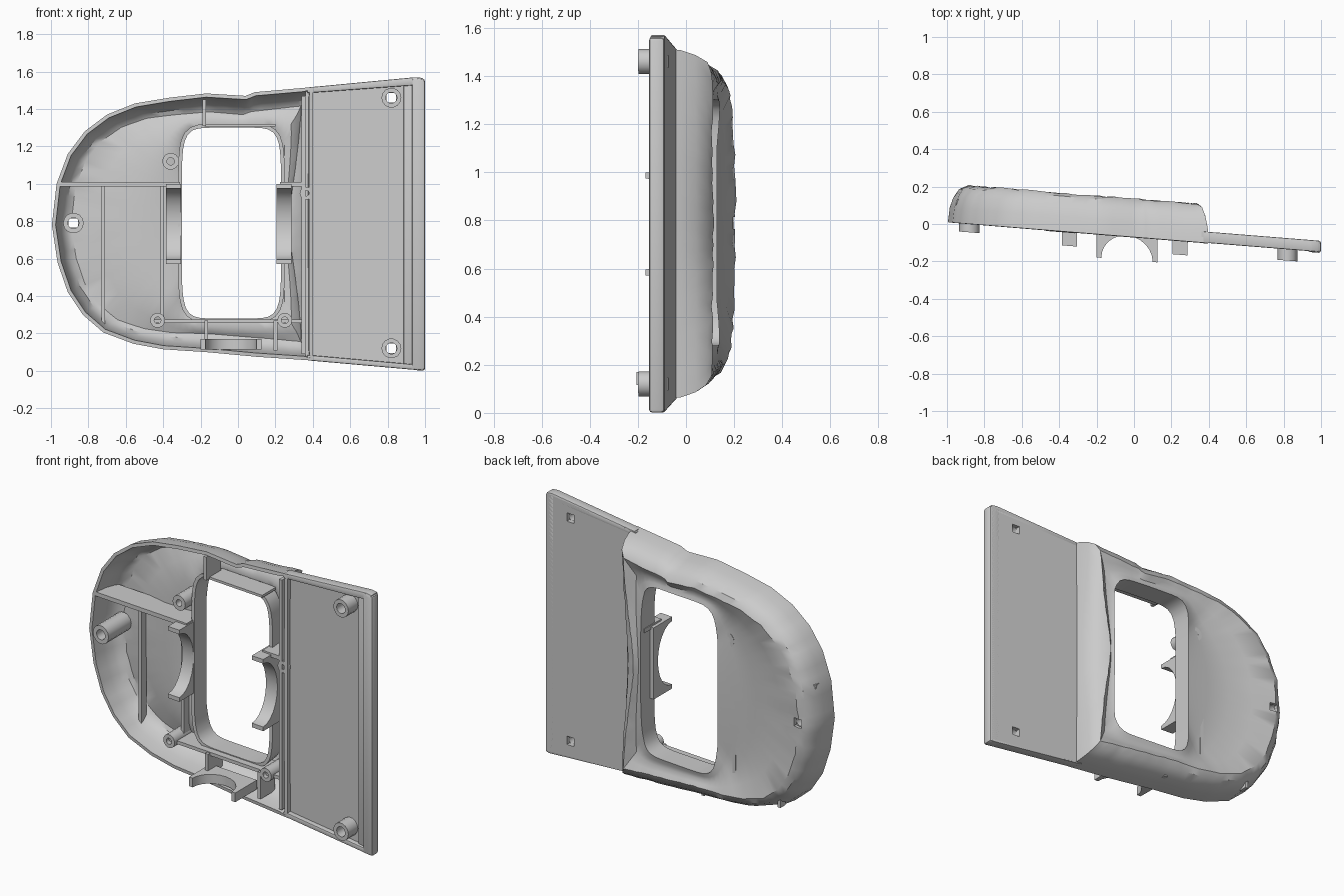
import bpy, bmesh, math, random
from mathutils import Vector

random.seed(4)
if "Cube" in bpy.data.objects:
    bpy.data.objects.remove(bpy.data.objects["Cube"])

grey = bpy.data.materials.new("light_grey_plastic")
grey.use_nodes = True
grey.diffuse_color = (0.6, 0.6, 0.6, 1)
grey.node_tree.nodes["Principled BSDF"].inputs["Base Color"].default_value = (0.6, 0.6, 0.6, 1)
parts = []


def place(x, h, z):
    """Slanted frame: h is the height above the front rim plane."""
    return Vector((x, h - 0.08 * x - 0.07, z))


def finish(name, bm):
    mesh = bpy.data.meshes.new(name)
    bm.to_mesh(mesh)
    bm.free()
    mesh.materials.append(grey)
    ob = bpy.data.objects.new(name, mesh)
    bpy.context.collection.objects.link(ob)
    parts.append(ob)
    return ob


def prism(name, pts, lo, hi, axis="h", bevel=0.0):
    """Extrude a 2D profile along x, h or z."""
    order = {"h": lambda a, b, e: place(a, e, b),
             "x": lambda a, b, e: place(e, b, a),
             "z": lambda a, b, e: place(a, b, e)}[axis]
    bm = bmesh.new()
    ends = [[bm.verts.new(order(a, b, e)) for a, b in pts] for e in (lo, hi)]
    n = len(pts)
    for end in ends:
        bm.faces.new(end)
    for i in range(n):
        j = (i + 1) % n
        bm.faces.new((ends[0][i], ends[0][j], ends[1][j], ends[1][i]))
    bmesh.ops.recalc_face_normals(bm, faces=bm.faces)
    if bevel:
        bmesh.ops.bevel(bm, geom=bm.edges[:], offset=bevel, segments=2,
                        affect="EDGES", profile=0.5)
    return finish(name, bm)


def bar(name, x0, x1, z0, z1, lo, hi):
    return prism(name, [(x0, z0), (x1, z0), (x1, z1), (x0, z1)], lo, hi)


def tube(name, x, z, r, hole, lo, hi, n=14):
    """Hollow screw post."""
    bm = bmesh.new()
    rings = []
    for rad, h in ((r, hi), (r, lo), (hole, lo), (hole, hi)):
        rings.append([bm.verts.new(place(x + rad * math.cos(math.tau * i / n), h,
                                         z + rad * math.sin(math.tau * i / n))) for i in range(n)])
    for k in range(4):
        a, b = rings[k], rings[(k + 1) % 4]
        for i in range(n):
            j = (i + 1) % n
            bm.faces.new((a[i], a[j], b[j], b[i]))
    bmesh.ops.recalc_face_normals(bm, faces=bm.faces)
    return finish(name, bm)


def apply(ob, kind, **settings):
    mod = ob.modifiers.new(kind.lower(), kind)
    for key, value in settings.items():
        setattr(mod, key, value)
    bpy.context.view_layer.objects.active = ob
    bpy.ops.object.modifier_apply(modifier=mod.name)


def punch(ob, x, z, s=0.025):
    """Cut a square screw hole through a part."""
    cutter = bar("cutter", x - s, x + s, z - s, z + s, -0.3, 0.4)
    parts.remove(cutter)
    cutter.hide_render = True
    apply(ob, "BOOLEAN", object=cutter, operation="DIFFERENCE", solver="EXACT")
    bpy.data.objects.remove(cutter)


def crescent(z0, z1, tip, peak, base, wall=0.025, n=12):
    """Profile with two legs and an arched cut-out between them."""
    mid, r = (z0 + z1) / 2, (z1 - z0) / 2 - wall
    arc = [(mid - r * math.cos(math.pi * i / n),
            tip + (peak - tip) * math.sin(math.pi * i / n)) for i in range(n + 1)]
    return [(z0, base), (z0, tip)] + arc + [(z1, tip), (z1, base)]


# Rounded housing shell: rings from the outer rim, over the crest, down to the window
outline = [(0.4, 0.055), (0.1, 0.075), (-0.17, 0.1), (-0.4, 0.115), (-0.56, 0.145),
           (-0.72, 0.205), (-0.83, 0.3), (-0.91, 0.42), (-0.965, 0.58), (-0.995, 0.78),
           (-0.97, 1.0), (-0.91, 1.16), (-0.82, 1.28), (-0.7, 1.37), (-0.55, 1.43),
           (-0.37, 1.46), (-0.17, 1.483), (0.04, 1.47), (0.09, 1.49), (0.4, 1.517)]
rim = []
for (x0, z0), (x1, z1) in zip(outline, outline[1:] + outline[:1]):
    steps = max(2, round(math.hypot(x1 - x0, z1 - z0) / 0.05))
    rim += [(x0 + (x1 - x0) * i / steps, z0 + (z1 - z0) * i / steps) for i in range(steps)]

cx, cz, half_w, half_h, power = -0.035, 0.79, 0.265, 0.51, 7
crest = [(0, 0), (0.01, 0.08), (0.03, 0.14), (0.06, 0.185), (0.1, 0.205)]
valley = [(0.25, 0.5), (0.5, 1.0), (0.75, 0.9), (1.0, 0.6)]
bm = bmesh.new()
rows = []
for x, z in rim:
    dx, dz = x - cx, z - cz
    reach = math.hypot(dx, dz)
    c, s = dx / reach, dz / reach
    edge = (abs(c / half_w) ** power + abs(s / half_h) ** power) ** (-1 / power)
    drop = min(0.05, 0.12 * (reach - edge))
    spread = 1 + 0.3 * max(c, 0)
    row = []
    for k, (inset, h) in enumerate(crest):
        wobble = random.uniform(-0.004, 0.004) if k > 1 else 0
        row.append((reach - inset * spread, h + wobble))
    top = reach - crest[-1][0] * spread
    for t, depth in valley:
        row.append((top + (edge - top) * t, 0.205 - drop * depth))
    row.append((edge, 0.06))
    rows.append([bm.verts.new(place(cx + c * r, h, cz + s * r)) for r, h in row])
for a, b in zip(rows, rows[1:] + rows[:1]):
    for k in range(len(a) - 1):
        bm.faces.new((a[k], a[k + 1], b[k + 1], b[k]))
bm.normal_update()
if sum(f.normal.y * f.calc_area() for f in bm.faces) < 0:
    bmesh.ops.reverse_faces(bm, faces=bm.faces[:])
shell = finish("housing_shell", bm)
apply(shell, "SOLIDIFY", thickness=0.02, offset=-1)
punch(shell, -0.88, 0.79)

# Flat side plate with raised rims toward the front
plate = prism("side_plate", [(0.36, 0.06), (0.99, 0.015), (0.99, 1.56), (0.36, 1.51)], 0.03, 0.06)
for z in (0.12, 1.46):
    punch(plate, 0.82, z)
prism("plate_top_rim", [(0.37, 1.485), (0.37, 1.515), (0.95, 1.57), (0.99, 1.565),
                        (0.99, 1.53)], 0.0, 0.06, bevel=0.006)
prism("plate_bottom_rim", [(0.37, 0.085), (0.37, 0.056), (0.98, 0.002), (0.99, 0.03)],
      0.0, 0.06, bevel=0.006)
prism("plate_end_rim", [(0.93, 0.005), (1.0, 0.0), (1.0, 1.56), (0.93, 1.57)],
      -0.005, 0.06, bevel=0.014)
prism("plate_end_lip", [(0.885, 0.03), (0.94, 0.02), (0.94, 1.55), (0.885, 1.54)],
      0.018, 0.045, bevel=0.006)

# Stiffening ribs inside the housing
ribs = [(-0.73, -0.71, 0.22, 0.99, 0.11, 0.16), (-0.415, -0.395, 0.27, 0.99, 0.09, 0.16),
        (-0.45, 0.35, 0.255, 0.275, 0.02, 0.16), (-0.19, -0.17, 1.31, 1.45, 0.0, 0.14),
        (0.34, 0.36, 0.09, 1.47, 0.0, 0.12), (-0.18, 0.2, 1.305, 1.32, 0.03, 0.16),
        (-0.18, -0.16, 0.12, 0.27, 0.0, 0.14), (0.19, 0.21, 0.11, 0.27, 0.0, 0.14),
        (0.225, 0.35, 0.985, 1.01, 0.0, 0.16)]
for i, rib in enumerate(ribs):
    bar(f"inner_rib_{i + 1}", *rib)
prism("cross_rib", [(-0.96, 0.0), (-0.31, 0.0), (-0.31, 0.155), (-0.9, 0.155),
                    (-0.95, 0.12)], 0.985, 1.01, "z")

# Arched brackets beside the window and the clip under it
prism("window_bracket_right", crescent(0.57, 1.0, -0.075, 0.06, 0.1), -0.385, -0.305, "x")
prism("window_bracket_left", crescent(0.57, 1.0, -0.075, 0.06, 0.1), 0.205, 0.285, "x")
prism("bottom_clip", crescent(-0.2, 0.125, -0.125, 0.005, 0.08), 0.115, 0.17, "z")

# Screw posts
posts = [(-0.88, 0.79, 0.055, 0.03, -0.045, 0.17), (0.82, 0.12, 0.053, 0.03, -0.06, 0.035),
         (0.82, 1.46, 0.053, 0.03, -0.06, 0.035), (0.365, 0.95, 0.035, 0.015, 0.0, 0.05),
         (-0.43, 0.27, 0.04, 0.018, -0.005, 0.16), (0.25, 0.27, 0.04, 0.018, -0.005, 0.16),
         (-0.36, 1.12, 0.045, 0.02, -0.005, 0.16)]
for i, post in enumerate(posts):
    tube(f"screw_post_{i + 1}", *post)

# Smooth shading with sharp creases kept
bpy.ops.object.select_all(action="DESELECT")
for ob in parts:
    ob.select_set(True)
bpy.context.view_layer.objects.active = shell
bpy.ops.object.shade_smooth_by_angle(angle=math.radians(35))
